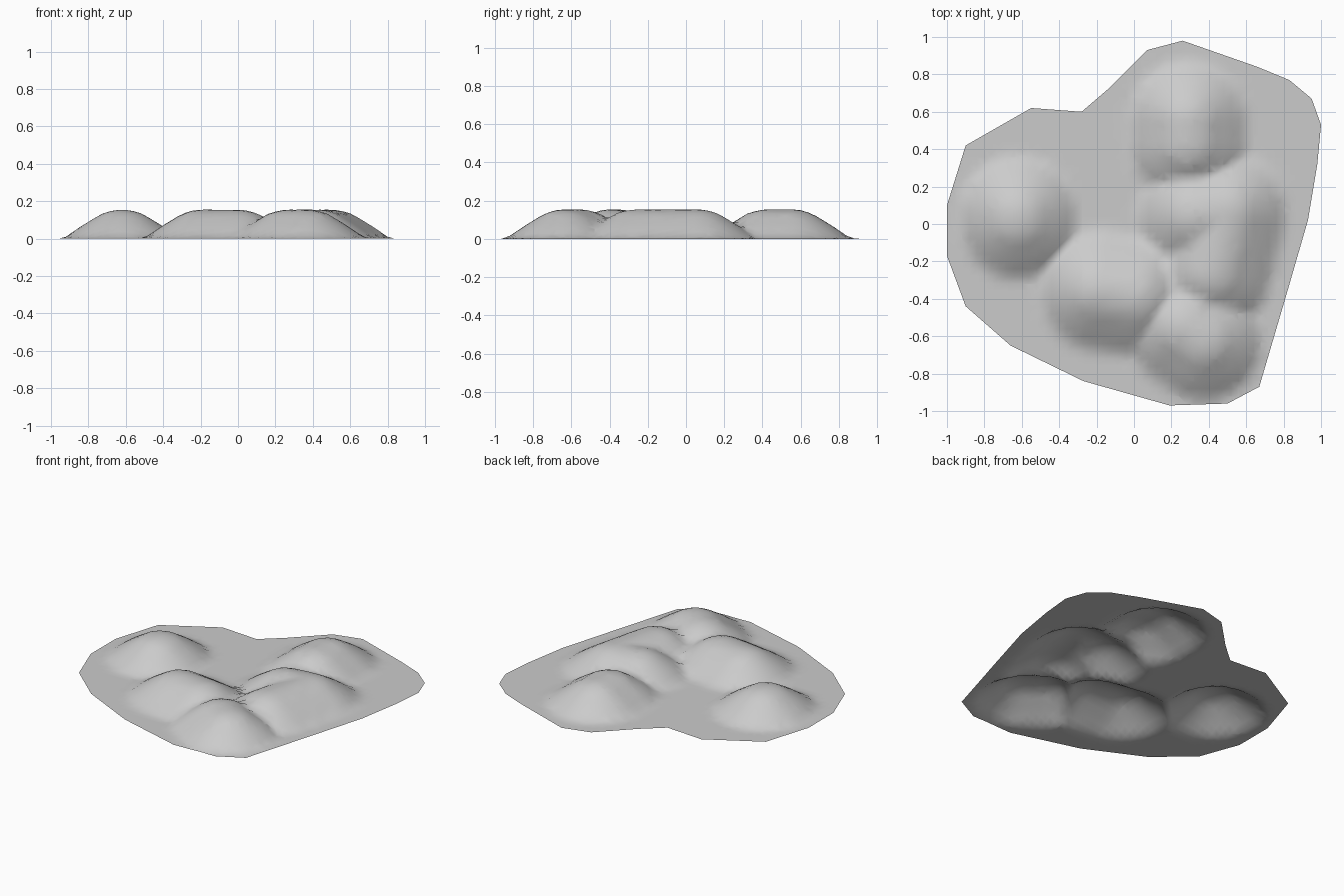
import bpy
import bmesh
from mathutils import Vector

default_cube = bpy.data.objects.get("Cube")
if default_cube:
    bpy.data.objects.remove(default_cube, do_unlink=True)

# One grey stone colour for the whole sheet
stone = bpy.data.materials.new("stone grey")
stone.use_nodes = True
grey = (0.6, 0.6, 0.6, 1)
stone.diffuse_color = grey
stone.node_tree.nodes["Principled BSDF"].inputs["Base Color"].default_value = grey

# Ground outline, clockwise from the right-hand edge
OUTLINE = [(-1, .1), (-.9, .42), (-.55, .62), (-.28, .6), (-.14, .72), (.07, .93),
           (.26, .98), (.66, .84), (.83, .77), (.95, .67), (1, .53), (.98, .32),
           (.93, .02), (.82, -.36), (.67, -.87), (.5, -.96), (.19, -.97),
           (-.27, -.84), (-.66, -.65), (-.9, -.44), (-1, -.17)]

# Mound crests, each a short path with level top
CRESTS = {
    "lone mound": [(-.62, .04), (-.62, .02)],
    "back mound": [(.29, .43), (.29, .55)],
    "long mound": [(.33, .04), (.5, .06), (.42, -.26)],
    "front mound": [(.27, -.56), (.37, -.63)],
    "inner mound": [(-.19, -.36), (0, -.39)],
}

# Slope profile: distance from the crest, height
PROFILE = [(0, .155), (.05, .15), (.11, .132), (.22, .065), (.3, .01), (.34, 0)]


def distance_to_segment(point, start, end):
    along = end - start
    t = (point - start).dot(along) / along.length_squared
    return (point - start - along * min(1, max(0, t))).length


def slope_height(distance):
    for (d0, h0), (d1, h1) in zip(PROFILE, PROFILE[1:]):
        if distance <= d1:
            return h0 + (h1 - h0) * (distance - d0) / (d1 - d0)
    return 0


def ground_height(x, y):
    point = Vector((x, y))
    nearest = min(distance_to_segment(point, Vector(a), Vector(b))
                  for path in CRESTS.values() for a, b in zip(path, path[1:]))
    return slope_height(nearest)


# Flat sheet cut into a fine grid, then raised into mounds
bm = bmesh.new()
bm.faces.new([bm.verts.new((x, y, 0)) for x, y in OUTLINE])
bmesh.ops.triangulate(bm, faces=bm.faces[:])
CUTS = 25
for axis in (Vector((1, 0, 0)), Vector((0, 1, 0))):
    for i in range(1 - CUTS, CUTS):
        bmesh.ops.bisect_plane(bm, geom=bm.verts[:] + bm.edges[:] + bm.faces[:],
                               plane_co=axis * (i / CUTS), plane_no=axis)
bmesh.ops.triangulate(bm, faces=bm.faces[:])
for vert in bm.verts:
    vert.co.z = ground_height(vert.co.x, vert.co.y)
bm.normal_update()
for face in bm.faces:
    if face.normal.z < 0:
        face.normal_flip()
    face.smooth = True

mesh = bpy.data.meshes.new("mound_ground")
bm.to_mesh(mesh)
bm.free()
mesh.materials.append(stone)
ground = bpy.data.objects.new("mound_ground", mesh)
bpy.context.collection.objects.link(ground)
